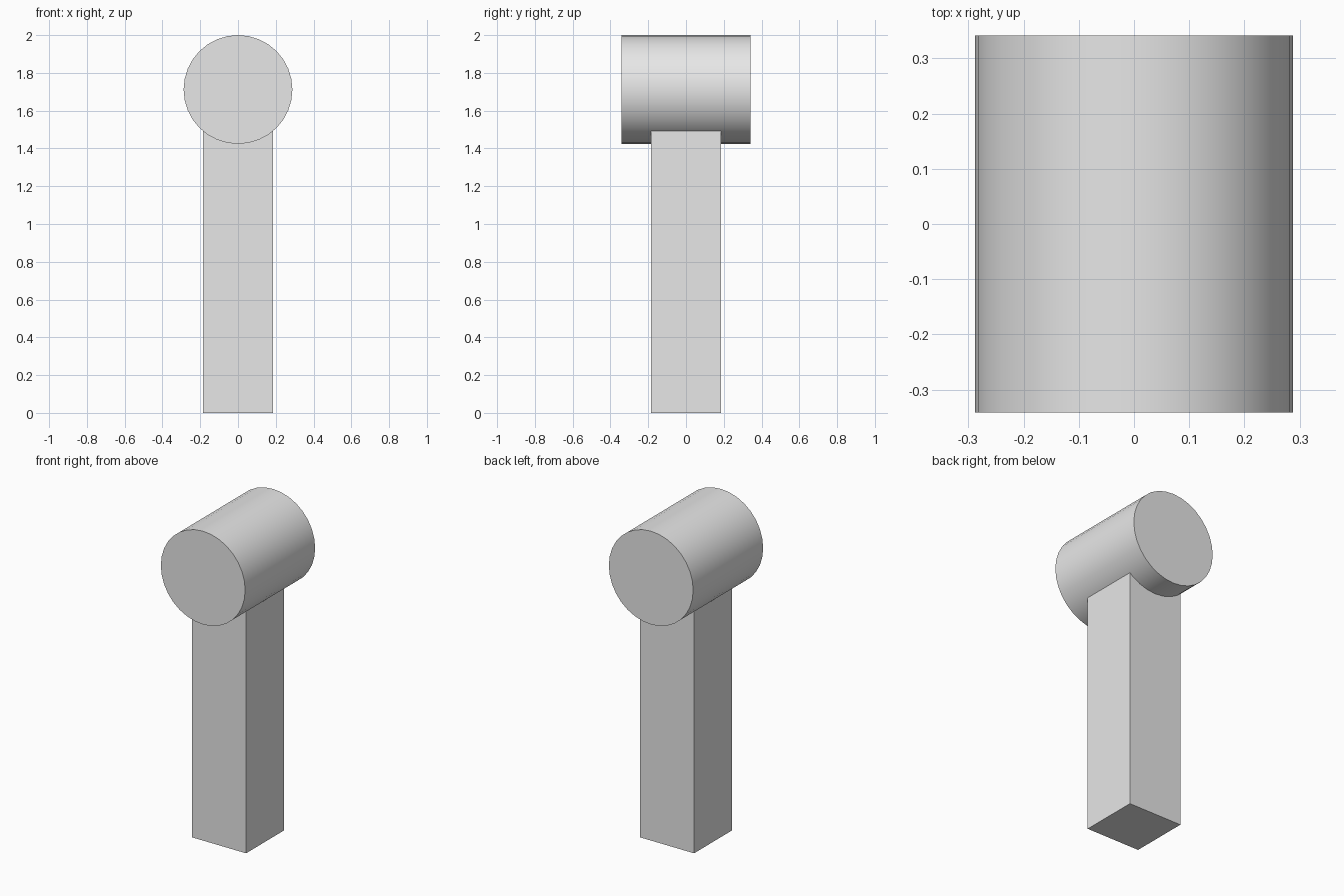
import bpy
import math

cube = bpy.data.objects.get("Cube")
if cube:
    bpy.data.objects.remove(cube, do_unlink=True)

HEAD_RADIUS = 0.288
HEAD_LENGTH = 0.683
HEAD_Z = 2.0 - HEAD_RADIUS
HANDLE_WIDTH = 0.368

grey = bpy.data.materials.new("light grey")
grey.use_nodes = True
colour = (0.8, 0.8, 0.8, 1.0)
grey.diffuse_color = colour
grey.node_tree.nodes["Principled BSDF"].inputs["Base Color"].default_value = colour


def finish(name):
    """Name the active object, apply its transform and colour it."""
    obj = bpy.context.object
    obj.name = name
    bpy.ops.object.transform_apply(location=False, rotation=True, scale=True)
    obj.data.materials.append(grey)
    return obj


# Square handle, running up into the middle of the head
bpy.ops.mesh.primitive_cube_add(size=1, location=(0, 0, HEAD_Z / 2))
bpy.context.object.scale = (HANDLE_WIDTH, HANDLE_WIDTH, HEAD_Z)
finish("handle")

# Round mallet head, lying front to back
bpy.ops.mesh.primitive_cylinder_add(
    vertices=32, radius=HEAD_RADIUS, depth=HEAD_LENGTH,
    location=(0, 0, HEAD_Z), rotation=(math.pi / 2, 0, 0))
finish("head")
bpy.ops.object.shade_smooth_by_angle(angle=math.radians(30))
